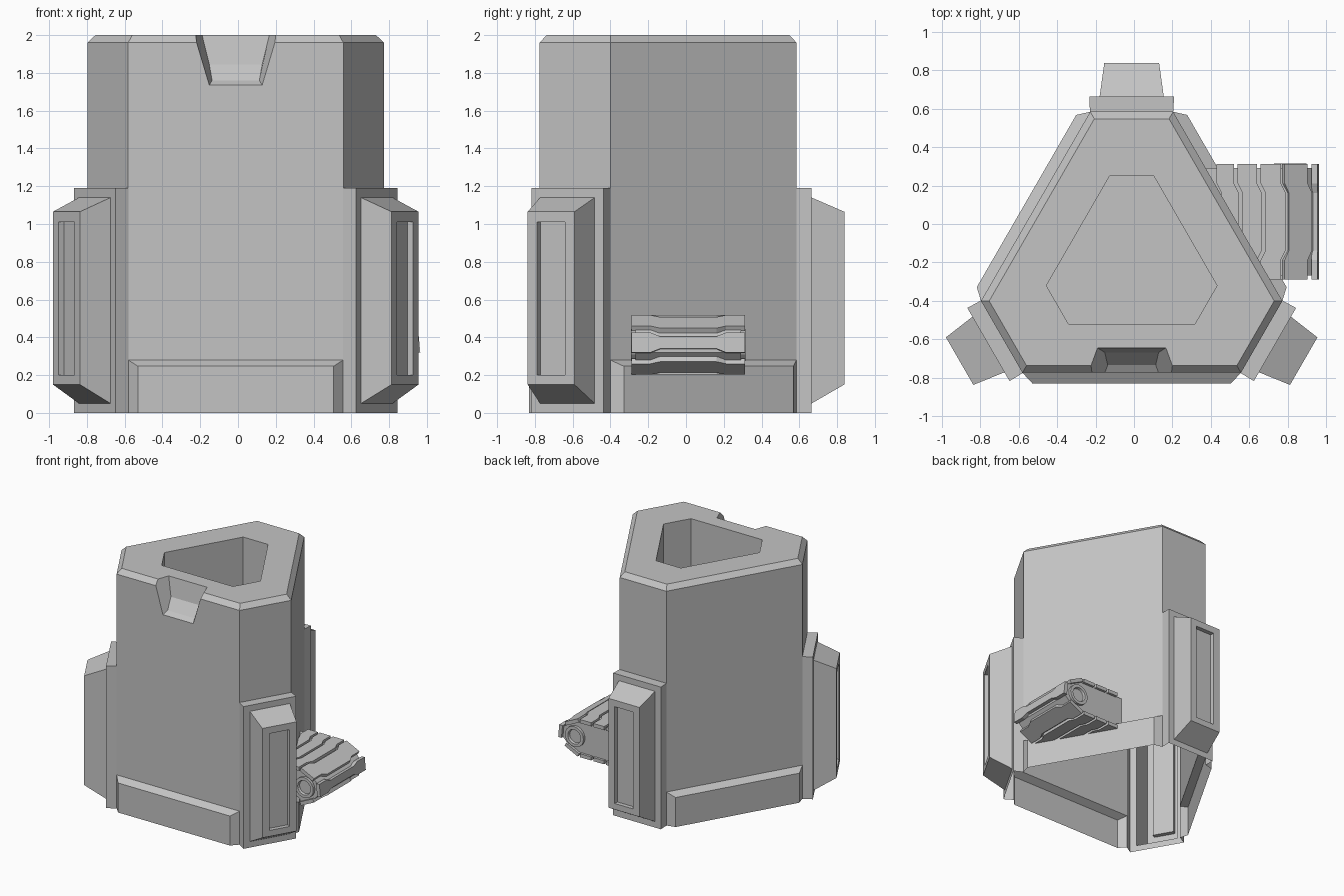
import bpy, bmesh, math
from mathutils import Vector

if "Cube" in bpy.data.objects:
    bpy.data.objects.remove(bpy.data.objects["Cube"])

CX, CY = -0.012, -0.197          # axis of the three-sided body
A, B = 0.578, 0.782              # distance of long walls and corner walls

grey = bpy.data.materials.new("grey_metal")
grey.diffuse_color = (0.55, 0.55, 0.55, 1)
grey.use_nodes = True
grey.node_tree.nodes["Principled BSDF"].inputs["Base Color"].default_value = grey.diffuse_color


def finish(name, bm, flip=False):
    bmesh.ops.remove_doubles(bm, verts=bm.verts, dist=0.0005)
    bmesh.ops.recalc_face_normals(bm, faces=bm.faces)
    if flip:
        bmesh.ops.reverse_faces(bm, faces=bm.faces)
    me = bpy.data.meshes.new(name)
    bm.to_mesh(me)
    bm.free()
    me.materials.append(grey)
    ob = bpy.data.objects.new(name, me)
    bpy.context.collection.objects.link(ob)
    return ob


def face(bm, pts):
    return bm.faces.new([bm.verts.new(p) for p in pts])


def place(angle, dist, t, z):
    """Point on a plane facing the given angle, t along the plane."""
    a = math.radians(angle)
    return Vector((CX + dist * math.cos(a) - t * math.sin(a),
                   CY + dist * math.sin(a) + t * math.cos(a), z))


def hexagon(a, b, z):
    """Six corners, starting with the front left one, counter-clockwise."""
    out = []
    for ang in (-90, 30, 150):
        h = (b - a * 0.5) / math.sin(math.pi / 3)
        out += [place(ang, a, -h, z), place(ang, a, h, z)]
    return out


def stepped_panel(name, angle, rects):
    """Rectangles (dist, half width, z0, z1) joined into an open-backed shell."""
    bm = bmesh.new()
    loops = [[place(angle, d, -w, z0), place(angle, d, w, z0),
              place(angle, d, w, z1), place(angle, d, -w, z1)]
             for d, w, z0, z1 in rects]
    for l0, l1 in zip(loops, loops[1:]):
        for i in range(4):
            j = (i + 1) % 4
            if i == 0 and abs(l0[0].z) < 1e-6 and abs(l1[0].z) < 1e-6:
                continue             # underside stays open
            face(bm, [l0[i], l0[j], l1[j], l1[i]])
    face(bm, loops[-1])
    ob = finish(name, bm)
    # make the outer cap face outwards
    n = Vector((math.cos(math.radians(angle)), math.sin(math.radians(angle)), 0))
    if ob.data.polygons[-1].normal.dot(n) < 0:
        ob.data.flip_normals()


# ---- body shell with rim bevel, well and front notch
bm = bmesh.new()
low, mid = hexagon(A, B, 0.28), hexagon(A, B, 1.96)
top, well = hexagon(0.541, 0.745, 2.0), hexagon(0.323, 0.447, 2.0)
floor = hexagon(0.323, 0.447, 1.0)


def notch(s):
    yf, yb = CY - A, CY - 0.541
    rows = [(0.14, yf, 1.735), (0.207, yf, 1.96), (0.212, yb, 2.0),
            (0.178, -0.645, 2.0), (0.14, -0.67, 1.845), (0.125, -0.735, 1.76)]
    return [Vector((CX + s * x, y, z)) for x, y, z in rows]


L, R = notch(-1), notch(1)
face(bm, [low[0], low[1], mid[1], R[1], R[0], L[0], L[1], mid[0]])
face(bm, [mid[0], L[1], L[2], top[0]])
face(bm, [R[1], mid[1], top[1], R[2]])
face(bm, [top[0], L[2], L[3], well[0]])
face(bm, [L[3], R[3], well[1], well[0]])
face(bm, [R[3], R[2], top[1], well[1]])
face(bm, L[::-1])
face(bm, R)
for i, j in ((0, 5), (5, 4), (4, 3)):
    face(bm, [L[i], R[i], R[j], L[j]])
for i in range(6):
    j = (i + 1) % 6
    face(bm, [well[i], well[j], floor[j], floor[i]])
    if i:
        lo = [low[i], low[j]]
        if i % 2:                    # corner walls stop above the buttresses
            lo = [Vector((p.x, p.y, 1.19)) for p in lo]
        face(bm, [lo[0], lo[1], mid[j], mid[i]])
        face(bm, [mid[i], mid[j], top[j], top[i]])
        face(bm, [top[i], top[j], well[j], well[i]])
face(bm, floor)
body = finish("body", bm)
if body.data.polygons[-1].normal.z < 0:
    body.data.flip_normals()

# ---- skirts on the long walls, buttresses on the corners
for k, ang in enumerate((-90, 30, 150)):
    stepped_panel(f"skirt_{k + 1}", ang, [(A, 0.569, 0, 0.28), (0.633, 0.518, 0, 0.247)])
for k, ang in enumerate((90, -30, 210)):
    stepped_panel(f"buttress_{k + 1}", ang, [
        (B, 0.218, 0, 1.19), (0.862, 0.22, 0, 1.19), (0.862, 0.167, 0.05, 1.14),
        (1.035, 0.143, 0.15, 1.065), (1.035, 0.085, 0.2, 1.01), (1.0, 0.085, 0.2, 1.01)])

# ---- side canister: core, armour plates and end rings
YM, ZM = 0.012, 0.36
half = [(0.36, 0.135), (0.80, 0.135), (0.885, 0.09), (0.935, 0.04)]
prof = [(x, ZM + z) for x, z in half] + [(x, ZM - z) for x, z in half[::-1]]
bm = bmesh.new()
f = face(bm, [(x, YM - 0.28, z) for x, z in prof])
ext = bmesh.ops.extrude_face_region(bm, geom=[f], use_keep_orig=True)
bmesh.ops.translate(bm, vec=(0, 0.56, 0),
                    verts=[v for v in ext["geom"] if isinstance(v, bmesh.types.BMVert)])
finish("canister_core", bm)

bm = bmesh.new()
ROWS = ((-0.30, 0), (-0.20, 0), (-0.15, 1), (0.15, 1), (0.20, 0), (0.30, 0))


def plate(p, q, shift_p, shift_q, side):
    """Plate along y whose edges jog sideways over the middle stretch."""
    p, q = Vector(p), Vector(q)
    t = (q - p).normalized()
    n = Vector((-t.y, t.x)) * 0.03
    rings = []
    for y, m in ROWS:
        a, b = p + t * shift_p * m, q + t * shift_q * m
        rings.append([Vector((v.x, YM + y, ZM + side * v.y))
                      for v in (a, b, b - n, a - n)])
    for r0, r1 in zip(rings, rings[1:]):
        for i in range(4):
            j = (i + 1) % 4
            face(bm, [r0[i], r0[j], r1[j], r1[i]])
    face(bm, rings[0])
    face(bm, rings[-1])


for side in (1, -1):
    for x0, x1 in ((0.43, 0.52), (0.54, 0.64), (0.66, 0.765)):
        plate((x0, 0.158), (x1, 0.158), 0.025, 0.025, side)
    plate((0.785, 0.158), (0.905, 0.10), 0.025, 0.025, side)
plate((0.955, 0.065), (0.965, -0.04), 0.02, -0.02, 1)
finish("canister_plates", bm)

for s, nm in ((-1, "front"), (1, "rear")):
    bm = bmesh.new()
    loops = []
    for r, d in ((0.085, 0.27), (0.085, 0.302), (0.06, 0.302), (0.055, 0.265)):
        loops.append([(0.815 + r * math.cos(math.tau * k / 20), YM + s * d,
                       ZM + r * math.sin(math.tau * k / 20)) for k in range(20)])
    # dished end cap just proud of the core
    loops[-1] = [(x, YM + s * 0.283, z) for x, y, z in loops[-1]]
    for l0, l1 in zip(loops, loops[1:]):
        for i in range(20):
            j = (i + 1) % 20
            face(bm, [l0[i], l0[j], l1[j], l1[i]])
    face(bm, loops[-1])
    ring = finish(f"canister_ring_{nm}", bm)
    if ring.data.polygons[-1].normal.y * s < 0:
        ring.data.flip_normals()
